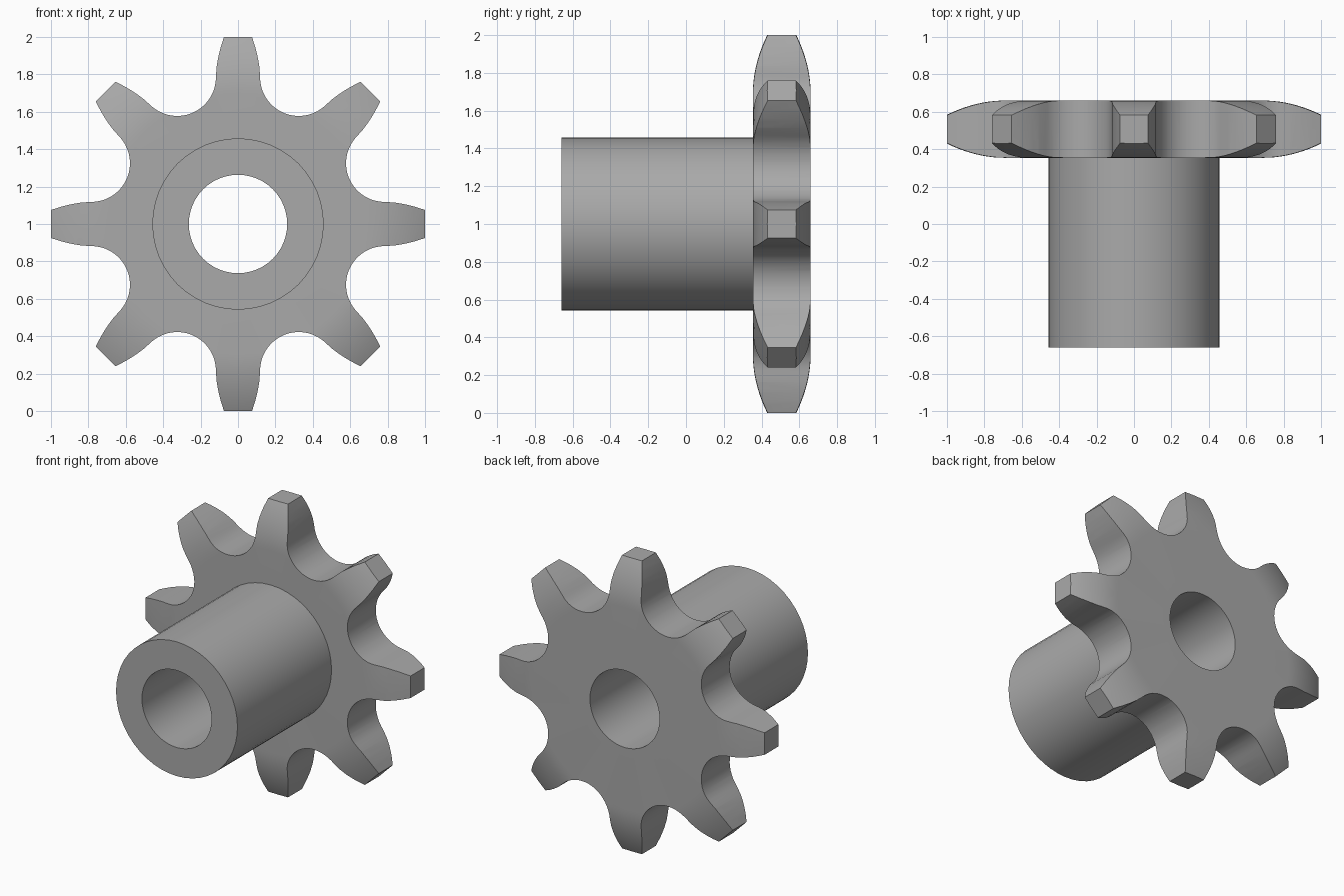
import bpy
import bmesh
from math import sin, cos, pi, radians

if "Cube" in bpy.data.objects:
    bpy.data.objects.remove(bpy.data.objects["Cube"], do_unlink=True)

SEGMENTS = 48
TEETH = 8
BORE, HUB = 0.263, 0.458
FRONT, BACK = -0.66, 0.66
PLATE_MID, PLATE_HALF = 0.507, 0.153

steel = bpy.data.materials.new("grey_steel")
steel.use_nodes = True
grey = (0.4, 0.4, 0.4, 1)
steel.diffuse_color = grey
steel.node_tree.nodes["Principled BSDF"].inputs["Base Color"].default_value = grey


def make_object(name, bm):
    bmesh.ops.recalc_face_normals(bm, faces=bm.faces[:])
    mesh = bpy.data.meshes.new(name)
    bm.to_mesh(mesh)
    bm.free()
    mesh.materials.append(steel)
    obj = bpy.data.objects.new(name, mesh)
    bpy.context.collection.objects.link(obj)
    return obj


def revolve(name, profile):
    """Spin a closed (radius, y) profile round the shaft axis."""
    bm = bmesh.new()
    rings = []
    for i in range(SEGMENTS):
        a = 2 * pi * i / SEGMENTS
        rings.append([bm.verts.new((r * cos(a), y, 1 + r * sin(a))) for r, y in profile])
    n = len(profile)
    for i in range(SEGMENTS):
        a, b = rings[i], rings[(i + 1) % SEGMENTS]
        for j in range(n):
            k = (j + 1) % n
            bm.faces.new((a[j], a[k], b[k], b[j]))
    return make_object(name, bm)


def tooth_outline():
    """Roller-seat arcs joined by convex flanks and flat tips."""
    flank = [(0.075, 1.0), (0.094, 0.94), (0.107, 0.885), (0.115, 0.835)]
    seat_dist, seat_r, steps = 0.849, 0.207, 18
    half = pi / TEETH
    seat = []
    for i in range(steps + 1):
        # arc is symmetric about the middle of the gap
        a = -(pi / 2 - half) + (pi - 2 * half) * i / steps
        x, z = -seat_r * sin(-a), seat_dist - seat_r * cos(a)
        seat.append((x * cos(half) + z * sin(half), z * cos(half) - x * sin(half)))
    far = [(-x, z) for x, z in reversed(flank)]
    turn = 2 * half
    far = [(x * cos(turn) + z * sin(turn), z * cos(turn) - x * sin(turn)) for x, z in far]
    one = flank + seat + far
    points = []
    for t in range(TEETH):
        c, s = cos(turn * t), sin(turn * t)
        points += [(x * c + z * s, z * c - x * s) for x, z in one]
    return points


# Sprocket plate: a disc with a rounded rim, trimmed to the tooth outline
rim = []
for i in range(12):
    r = 0.69 + 0.34 * i / 11
    rim.append((r, PLATE_HALF - 0.076 * ((r - 0.69) / 0.31) ** 2))
profile = [(BORE, PLATE_MID - PLATE_HALF)]
profile += [(r, PLATE_MID - h) for r, h in rim]
profile += [(r, PLATE_MID + h) for r, h in reversed(rim)]
profile += [(BORE, BACK)]
plate = revolve("sprocket_plate", profile)

bm = bmesh.new()
face = bm.faces.new([bm.verts.new((x, 0.2, 1 + z)) for x, z in tooth_outline()])
extruded = bmesh.ops.extrude_face_region(bm, geom=[face])
bmesh.ops.translate(bm, vec=(0, 0.6, 0),
                    verts=[v for v in extruded["geom"] if isinstance(v, bmesh.types.BMVert)])
cutter = make_object("tooth_cutter", bm)
cutter.hide_render = True

trim = plate.modifiers.new("trim", "BOOLEAN")
trim.operation = "INTERSECT"
trim.solver = "EXACT"
trim.object = cutter
depsgraph = bpy.context.evaluated_depsgraph_get()
trimmed = bpy.data.meshes.new_from_object(plate.evaluated_get(depsgraph))
plate.modifiers.clear()
plate.data = trimmed
bpy.data.objects.remove(cutter, do_unlink=True)

# Hub: plain tube in front of the plate
hub = revolve("hub", [(BORE, FRONT), (HUB, FRONT),
                      (HUB, PLATE_MID - PLATE_HALF), (BORE, PLATE_MID - PLATE_HALF)])

# Smooth curved walls, keep edges sharp
bpy.ops.object.select_all(action="DESELECT")
for obj in (plate, hub):
    obj.select_set(True)
bpy.context.view_layer.objects.active = plate
bpy.ops.object.shade_smooth_by_angle(angle=radians(30))
